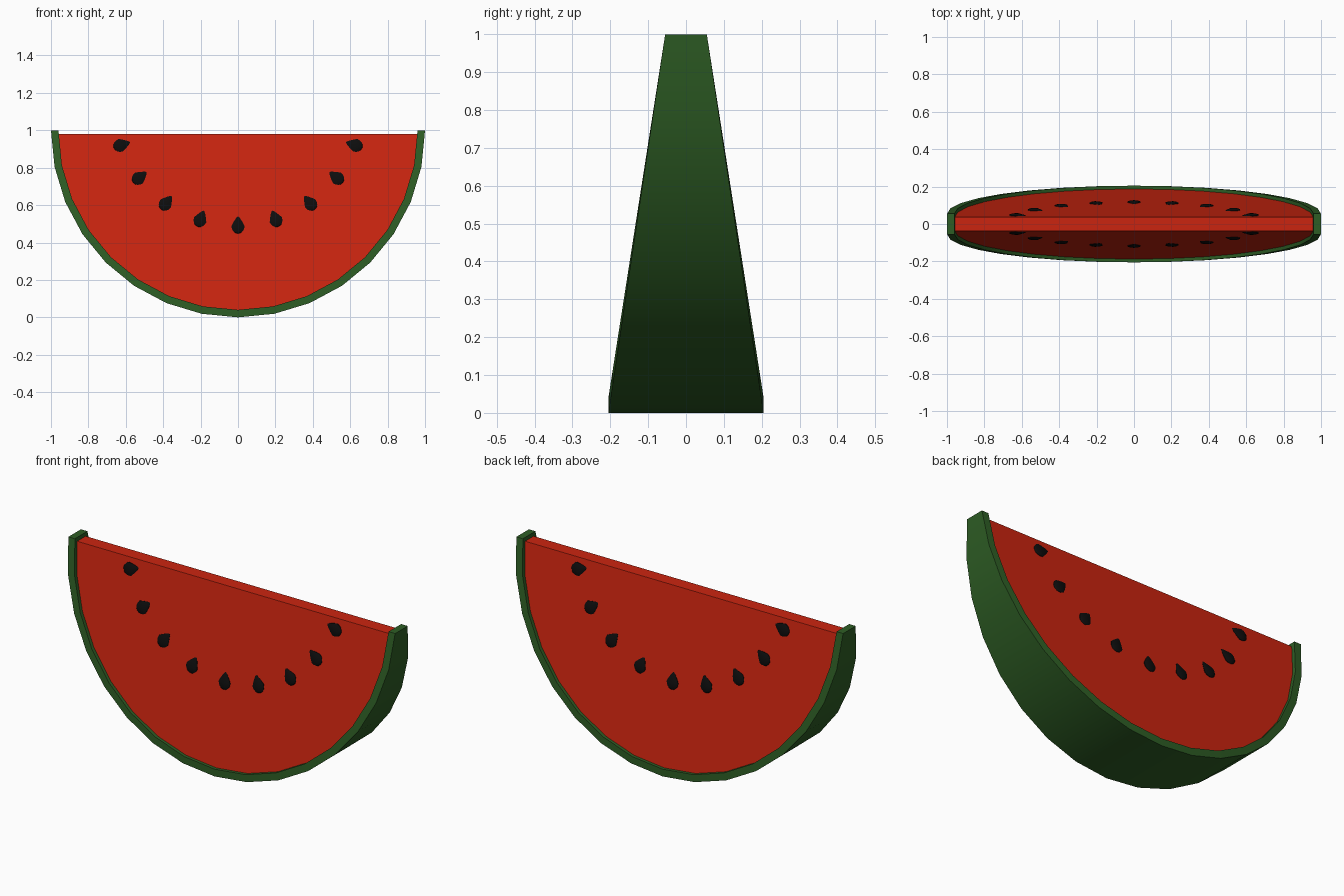
import bpy, bmesh, math

if "Cube" in bpy.data.objects:
    bpy.data.objects.remove(bpy.data.objects["Cube"])

N = 16            # segments around the half circle
R_OUT, R_IN = 1.0, 0.96
TOP = 0.98        # height of the flesh cut


def material(name, rgb):
    m = bpy.data.materials.new(name)
    m.diffuse_color = (*rgb, 1)
    m.use_nodes = True
    m.node_tree.nodes["Principled BSDF"].inputs["Base Color"].default_value = m.diffuse_color
    return m


RIND = material("rind green", (0.027, 0.11, 0.018))
FLESH = material("flesh red", (0.6, 0.018, 0.005))
SEED = material("seed black", (0.004, 0.004, 0.004))


def finish(bm, name, mat, smooth=None):
    bmesh.ops.recalc_face_normals(bm, faces=bm.faces)
    me = bpy.data.meshes.new(name)
    bm.to_mesh(me)
    bm.free()
    me.materials.append(mat)
    ob = bpy.data.objects.new(name, me)
    bpy.context.collection.objects.link(ob)
    if smooth:
        bpy.ops.object.select_all(action='DESELECT')
        ob.select_set(True)
        bpy.context.view_layer.objects.active = ob
        bpy.ops.object.shade_smooth_by_angle(angle=math.radians(smooth))
    return ob


def flesh_y(z):
    return 0.037 + 0.16 * (TOP - z)


# Rind: rectangular section swept round the half circle, wider at the bottom
bm = bmesh.new()
rings = []
for i in range(N + 1):
    a = math.pi * i / N
    c, s = math.cos(a), math.sin(a)
    w = 0.055 + 0.15 * s
    rings.append([bm.verts.new((r * c, y, 1 - r * s))
                  for r, y in ((R_OUT, -w), (R_OUT, w), (R_IN, w), (R_IN, -w))])
for p, q in zip(rings, rings[1:]):
    for k in range(4):
        bm.faces.new((p[k], p[k - 1], q[k - 1], q[k]))
bm.faces.new(rings[0])
bm.faces.new(rings[-1])
finish(bm, "rind", RIND, 30)

# Flesh: half-disc wedge set slightly inside the rind
bm = bmesh.new()
sides = []
for sign in (-1, 1):
    loop = []
    for i in range(N + 1):
        a = math.pi * i / N
        z = min(TOP, 1 - 0.962 * math.sin(a))
        loop.append(bm.verts.new((0.962 * math.cos(a), sign * flesh_y(z), z)))
    bm.faces.new(loop)
    sides.append(loop)
for i in range(N + 1):
    bm.faces.new((sides[0][i - 1], sides[0][i], sides[1][i], sides[1][i - 1]))
finish(bm, "flesh", FLESH)


# Seeds: flattened teardrops on both cut faces, tips pointing inward
def add_seed(name, x, z, tip_deg, side):
    bm = bmesh.new()
    bmesh.ops.create_uvsphere(bm, u_segments=10, v_segments=8, radius=1)
    t = math.radians(tip_deg)
    for v in bm.verts:
        u = v.co.z                                    # along the seed
        taper = 1 if u < 0 else 1 - 0.6 * u
        across = v.co.x * 0.037 * taper
        along = u * (0.052 if u > 0 else 0.04)
        px = x + along * math.cos(t) + across * math.sin(t)
        pz = z + along * math.sin(t) - across * math.cos(t)
        v.co = (px, side * (flesh_y(pz) + v.co.y * 0.01 * taper), pz)
    finish(bm, name, SEED, 40)


row = [(0.627, 0.92, 18), (0.53, 0.745, 37), (0.387, 0.608, 52),
       (0.202, 0.522, 68), (0.0, 0.488, 90)]
for side, label in ((-1, "front"), (1, "back")):
    for i, (x, z, ang) in enumerate(row):
        add_seed(f"seed_{label}_left_{i}", -x, z, ang, side)
        if x:
            add_seed(f"seed_{label}_right_{i}", x, z, 180 - ang, side)
